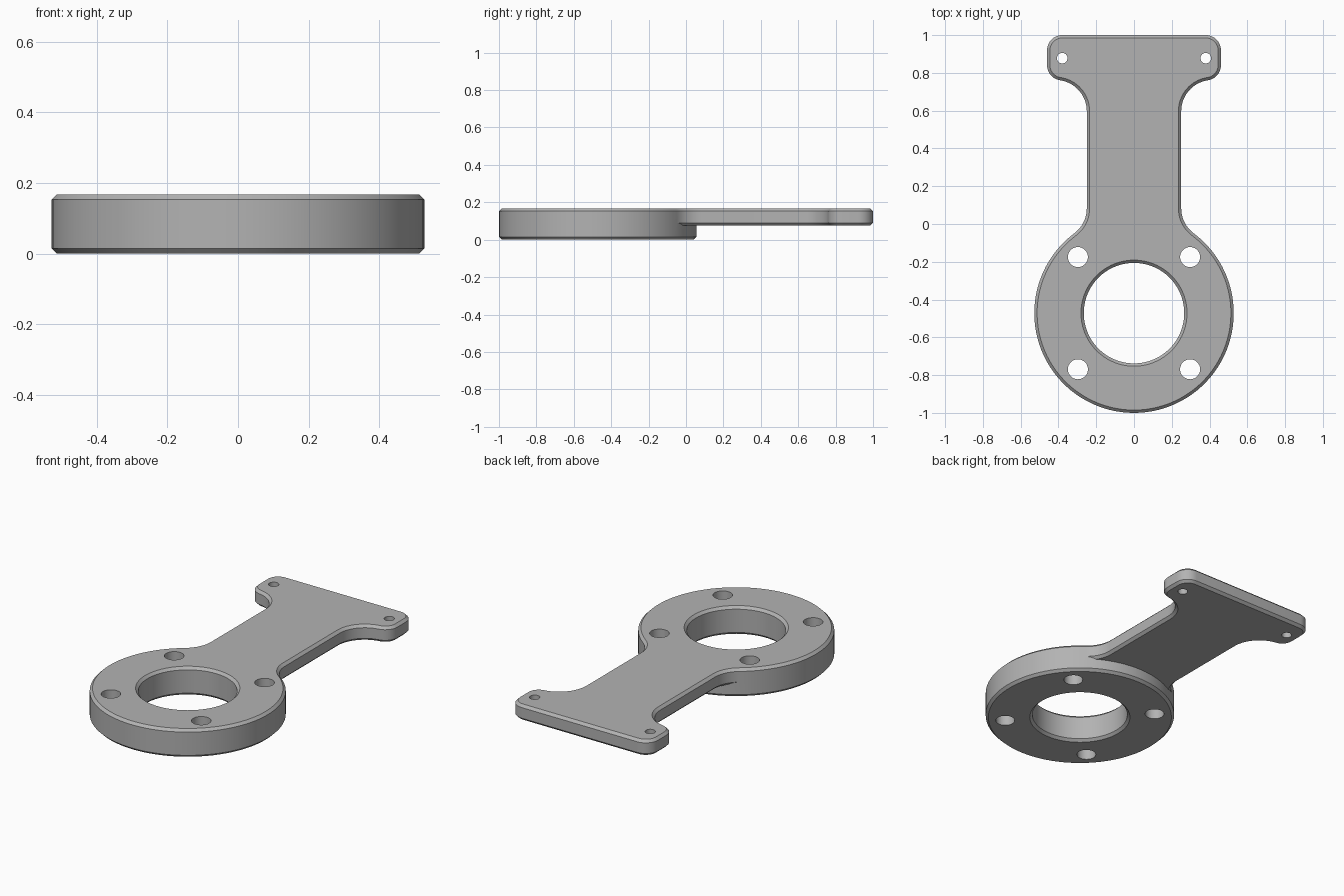
import bpy, bmesh
from math import cos, sin, radians, atan2, degrees, sqrt

cube = bpy.data.objects.get("Cube")
if cube:
    bpy.data.objects.remove(cube)

# Main dimensions
RING_Y, RING_R, BORE_R = -0.472, 0.528, 0.266
HEIGHT, PLATE_Z, CHAMFER = 0.168, 0.075, 0.015
NECK, FILLET, CORNER, HEAD = 0.25, 0.165, 0.08, 0.46

grey = bpy.data.materials.new("grey_metal")
grey.use_nodes = True
colour = (0.45, 0.45, 0.45, 1)
grey.diffuse_color = colour
grey.node_tree.nodes["Principled BSDF"].inputs["Base Color"].default_value = colour


def arc(x, y, r, start, end, n):
    angles = [radians(start + (end - start) * i / n) for i in range(n + 1)]
    return [(x + r * cos(a), y + r * sin(a)) for a in angles]


def circle(x, y, r, n):
    return arc(x, y, r, 0, 360, n)[:-1]


def loft(name, layers):
    """Closed solid through stacked outlines: [(points, z), ...]."""
    bm = bmesh.new()
    rings = [[bm.verts.new((x, y, z)) for x, y in pts] for pts, z in layers]
    for low, high in zip(rings, rings[1:]):
        for i in range(len(low)):
            j = (i + 1) % len(low)
            bm.faces.new((low[i], low[j], high[j], high[i]))
    bm.faces.new(rings[0][::-1])
    bm.faces.new(rings[-1])
    bmesh.ops.recalc_face_normals(bm, faces=bm.faces)
    mesh = bpy.data.meshes.new(name)
    bm.to_mesh(mesh)
    bm.free()
    obj = bpy.data.objects.new(name, mesh)
    bpy.context.collection.objects.link(obj)
    mesh.materials.append(grey)
    return obj


# Tangent points between the fillets, the ring and the head corners
fillet_x = NECK + FILLET
fillet_low = RING_Y + sqrt((RING_R + FILLET) ** 2 - fillet_x ** 2)
join = degrees(atan2(fillet_low - RING_Y, fillet_x))
corner_x, corner_low, corner_top = HEAD - CORNER, 0.84, 1 - CORNER
reach = FILLET + CORNER
fillet_high = corner_low - sqrt(reach ** 2 - (corner_x - fillet_x) ** 2)
swing = degrees(atan2(corner_low - fillet_high, corner_x - fillet_x))


def plate_outline(d):
    """Whole silhouette, inset by d."""
    right = arc(0, RING_Y, RING_R - d, -90, join, 40)
    right += arc(fillet_x, fillet_low, FILLET + d, 180 + join, 180, 10)
    right += arc(fillet_x, fillet_high, FILLET + d, 180, swing, 14)
    right += arc(corner_x, corner_low, CORNER - d, swing - 180, 0, 12)[1 if d == 0 else 0:]
    right += arc(corner_x, corner_top, CORNER - d, 0, 90, 12)
    # drop the doubled tangent points, then mirror
    clean = []
    for p in right:
        if not clean or abs(p[0] - clean[-1][0]) + abs(p[1] - clean[-1][1]) > 1e-5:
            clean.append(p)
    return clean + [(-x, y) for x, y in clean[:0:-1]]


def disc_outline(d):
    """Full ring sharing its points with the plate silhouette."""
    right = arc(0, RING_Y, RING_R - d, -90, join, 40)
    right += arc(0, RING_Y, RING_R - d, join, 90, 10)[1:]
    return right + [(-x, y) for x, y in right[-2:0:-1]]


c = CHAMFER
plate = loft("mounting_bracket", [
    (plate_outline(c), PLATE_Z), (plate_outline(0), PLATE_Z + c),
    (plate_outline(0), HEIGHT - c), (plate_outline(c), HEIGHT)])
disc = loft("ring_boss", [
    (disc_outline(c), 0), (disc_outline(0), c), (disc_outline(0), PLATE_Z + c)])

# Cutters: chamfered bore, four ring holes, two head holes
over = 0.02
bore = [(BORE_R + c + over, -over), (BORE_R, c),
        (BORE_R, HEIGHT - c), (BORE_R + c + over, HEIGHT + over)]
cutters = [loft("bore_cutter", [(circle(0, RING_Y, r, 72), z) for r, z in bore])]
for side in (-1, 1):
    spots = [(0.297, RING_Y + 0.297, 0.053), (0.297, RING_Y - 0.297, 0.053),
             (0.38, 0.878, 0.028)]
    for x, y, r in spots:
        pts = circle(side * x, y, r, 32)
        cutters.append(loft("hole_cutter", [(pts, -0.1), (pts, 0.3)]))

for tool, mode in [(disc, "UNION")] + [(k, "DIFFERENCE") for k in cutters]:
    mod = plate.modifiers.new(mode.lower(), "BOOLEAN")
    mod.operation, mod.solver, mod.object = mode, "EXACT", tool

# Bake the cuts, remove the helpers and shade
bpy.context.view_layer.update()
graph = bpy.context.evaluated_depsgraph_get()
result = bpy.data.meshes.new_from_object(plate.evaluated_get(graph))
plate.modifiers.clear()
plate.data = result
for tool in [disc] + cutters:
    bpy.data.objects.remove(tool)

bpy.ops.object.select_all(action="DESELECT")
plate.select_set(True)
bpy.context.view_layer.objects.active = plate
bpy.ops.object.shade_smooth_by_angle(angle=radians(30))
